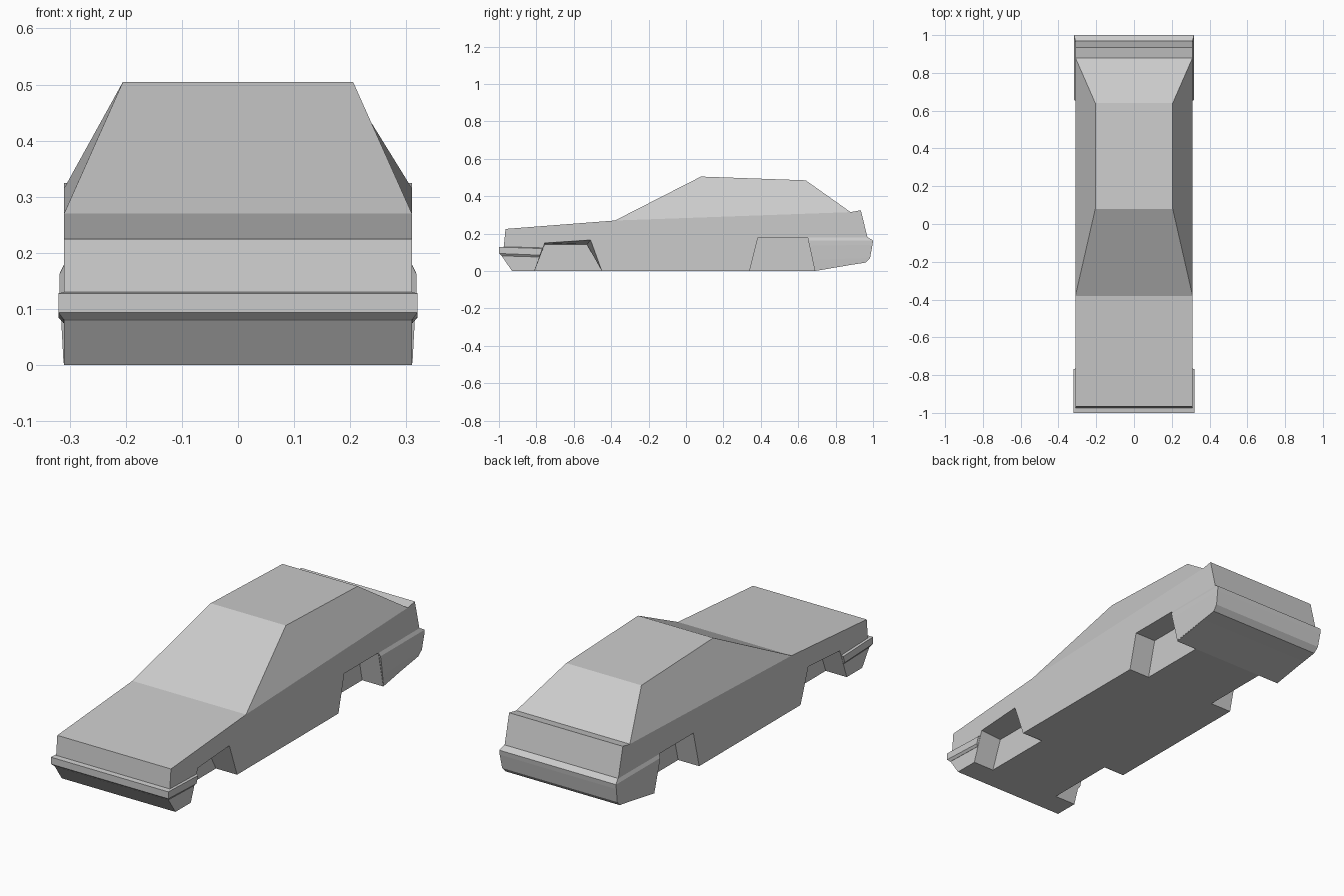
import bpy, bmesh

cube = bpy.data.objects.get("Cube")
if cube:
    bpy.data.objects.remove(cube, do_unlink=True)

paint = bpy.data.materials.new("grey_paint")
paint.use_nodes = True
GREY = (0.6, 0.6, 0.6, 1)
paint.diffuse_color = GREY
paint.node_tree.nodes["Principled BSDF"].inputs["Base Color"].default_value = GREY


def make_object(name, bm):
    bmesh.ops.recalc_face_normals(bm, faces=bm.faces)
    mesh = bpy.data.meshes.new(name)
    bm.to_mesh(mesh)
    bm.free()
    mesh.materials.append(paint)
    obj = bpy.data.objects.new(name, mesh)
    bpy.context.collection.objects.link(obj)
    return obj


def loft(rings):
    """Join rings of equal length into a closed solid."""
    bm = bmesh.new()
    loops = [[bm.verts.new(p) for p in ring] for ring in rings]
    for a, b in zip(loops, loops[1:]):
        for i in range(len(a)):
            j = (i + 1) % len(a)
            bm.faces.new((a[i], a[j], b[j], b[i]))
    bm.faces.new(loops[0])
    bm.faces.new(loops[-1])
    return bm


def side_ring(x, profile):
    return [(x, y, z) for y, z in profile]


# Body: side profile across the full width, cabin raised from the waist face
W = 0.31
profile = [(-0.93, 0), (-0.985, 0.08), (-0.974, 0.13), (-0.965, 0.225),
           (-0.38, 0.27), (0.88, 0.315), (0.935, 0.325), (0.97, 0.18),
           (0.978, 0.07), (0.957, 0.046), (0.69, 0)]
bm = loft([side_ring(-W, profile), side_ring(W, profile)])
bmesh.ops.recalc_face_normals(bm, faces=bm.faces)
roof = next(f for f in bm.faces if len(f.verts) == 4
            and {round(v.co.y, 2) for v in f.verts} == {-0.38, 0.88})
bmesh.ops.inset_individual(bm, faces=[roof], thickness=0.05)
for v in roof.verts:
    front = v.co.y < 0
    v.co = (0.205 if v.co.x > 0 else -0.205,
            0.08 if front else 0.64, 0.505 if front else 0.485)
body = make_object("car_body", bm)

# Wheel arches: (outer profile, inner profile) cut into each side
DEPTH = 0.115
arches = [
    ([(-0.81, 0), (-0.755, 0.15), (-0.51, 0.166), (-0.45, 0)],
     [(-0.81, 0), (-0.755, 0.142), (-0.53, 0.142), (-0.45, 0)]),
    ([(0.34, 0), (0.385, 0.18), (0.65, 0.18), (0.689, 0)],) * 2,
]
for outer, inner in arches:
    for side in (-1, 1):
        # Run each slanted foot slightly below the floor for a clean cut
        rings = []
        for x, p in ((W + 0.03, outer), (W, outer), (W - DEPTH, inner)):
            drop = 0.02
            a = (p[0][0] - drop * (p[1][0] - p[0][0]) / p[1][1], -drop)
            d = (p[3][0] - drop * (p[2][0] - p[3][0]) / p[2][1], -drop)
            rings.append(side_ring(side * x, [a, p[1], p[2], d]))
        cutter = make_object("arch_cutter", loft(rings))
        cutter.hide_render = True
        cut = body.modifiers.new("wheel_arch", "BOOLEAN")
        cut.operation = "DIFFERENCE"
        cut.solver = "EXACT"
        cut.object = cutter
        bpy.context.view_layer.objects.active = body
        bpy.ops.object.modifier_apply(modifier=cut.name)
        bpy.data.objects.remove(cutter, do_unlink=True)


def bumper(name, levels):
    """Stack of four-cornered levels: half width, end y, end z, arch y, arch z."""
    make_object(name, loft([[(-x, ye, ze), (x, ye, ze), (x, ya, za), (-x, ya, za)]
                            for x, ye, ze, ya, za in levels]))


bumper("front_bumper", [
    (0.311, -0.986, 0.081, -0.785, 0.075),
    (0.32, -1.0, 0.094, -0.78, 0.085),
    (0.32, -1.0, 0.128, -0.768, 0.12),
    (0.311, -0.975, 0.13, -0.766, 0.124),
])
bumper("rear_bumper", [
    (0.311, 0.96, 0.045, 0.69, 0.004),
    (0.314, 0.984, 0.07, 0.678, 0.06),
    (0.318, 0.997, 0.14, 0.662, 0.135),
    (0.318, 1.0, 0.163, 0.656, 0.163),
    (0.31, 0.973, 0.18, 0.652, 0.179),
])
